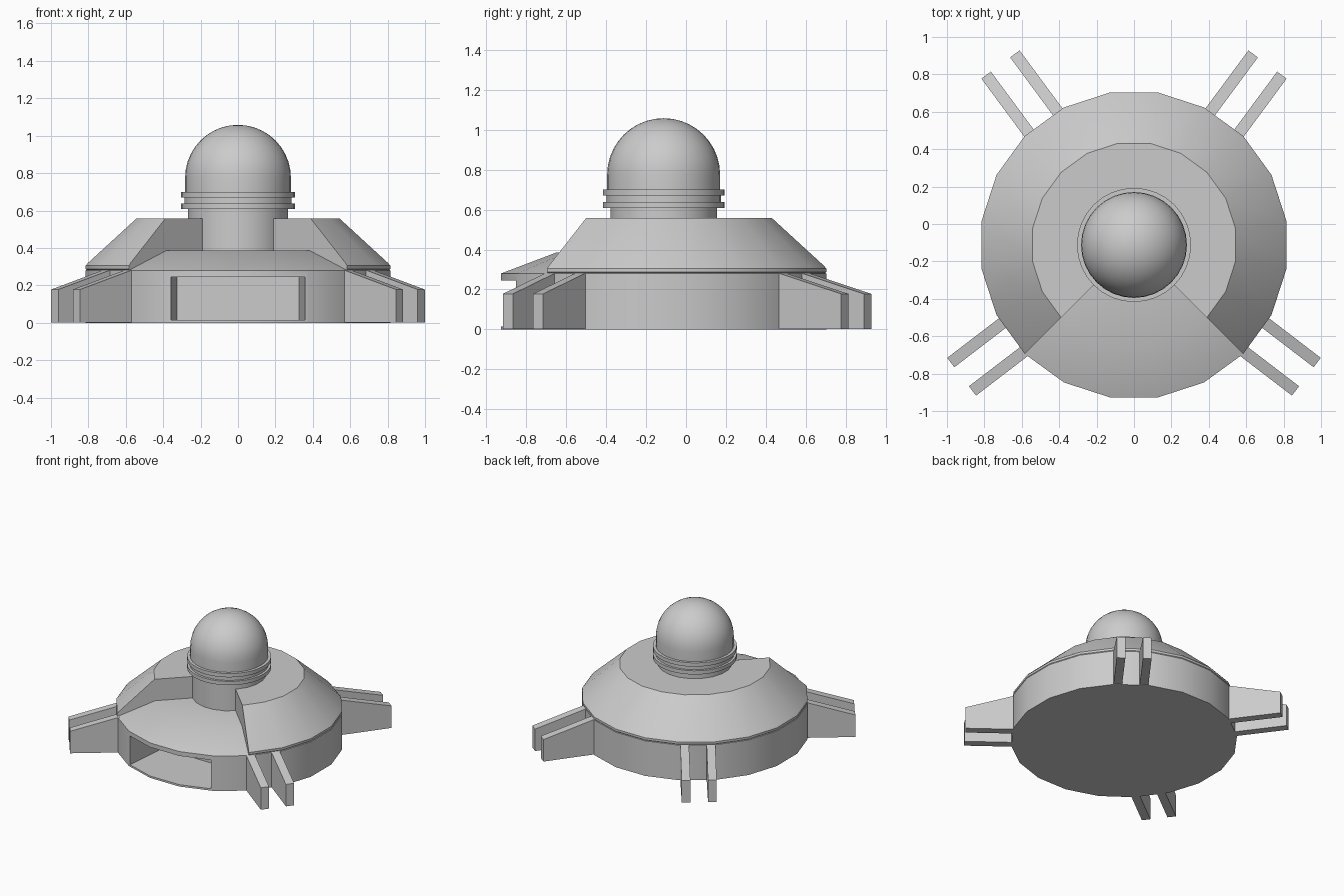
import bpy, bmesh
from math import radians, cos, sin, pi
from mathutils import Vector

if "Cube" in bpy.data.objects:
    bpy.data.objects.remove(bpy.data.objects["Cube"])

CY = -0.112      # y of the hull axis
R = 0.825        # hull corner radius (20 sides)


def finish(name, bm, smooth=True):
    bmesh.ops.remove_doubles(bm, verts=bm.verts, dist=1e-5)
    bmesh.ops.recalc_face_normals(bm, faces=bm.faces)
    me = bpy.data.meshes.new(name)
    bm.to_mesh(me)
    bm.free()
    ob = bpy.data.objects.new(name, me)
    bpy.context.collection.objects.link(ob)
    bpy.ops.object.select_all(action='DESELECT')
    ob.select_set(True)
    bpy.context.view_layer.objects.active = ob
    if smooth:
        bpy.ops.object.shade_smooth_by_angle(angle=radians(25))
    return ob


def lathe(name, profile, sides, start=0.0, steps=None):
    """Revolve (r, z) points; steps < sides gives a capped sector of a closed profile."""
    bm = bmesh.new()
    sector = steps is not None
    n = steps + 1 if sector else sides
    rings = []
    for i in range(n):
        a = radians(start) + 2 * pi * i / sides
        rings.append([bm.verts.new((r * cos(a), CY + r * sin(a), z)) for r, z in profile])
    m = len(profile)
    for i in range(n - 1 if sector else n):
        a, b = rings[i], rings[(i + 1) % n]
        for j in range(m if sector else m - 1):
            k = (j + 1) % m
            bm.faces.new((a[j], b[j], b[k], a[k]))
    if sector:
        bm.faces.new(rings[0])
        bm.faces.new(rings[-1])
    return finish(name, bm)


def prism(name, points, offset):
    """Extrude a flat polygon by an offset vector."""
    bm = bmesh.new()
    lo = [bm.verts.new(p) for p in points]
    hi = [bm.verts.new(Vector(p) + Vector(offset)) for p in points]
    bm.faces.new(lo)
    bm.faces.new(hi)
    for i in range(len(lo)):
        k = (i + 1) % len(lo)
        bm.faces.new((lo[i], lo[k], hi[k], hi[i]))
    return finish(name, bm, False)


# Low hull, exposed at the front
hull = lathe("hull_base", [(0, 0), (R, 0), (R, 0.28), (0.545, 0.385), (0, 0.385)], 20, 9)

# Front window recess, slightly narrower at the back
cutter = prism("window_cutter", [(-0.372, -1.0, 0.015), (0.372, -1.0, 0.015),
                                 (0.326, -0.49, 0.015), (-0.326, -0.49, 0.015)], (0, 0, 0.23))
cutter.hide_render = True
mod = hull.modifiers.new("window", 'BOOLEAN')
mod.operation = 'DIFFERENCE'
mod.solver = 'EXACT'
mod.object = cutter
bpy.context.view_layer.objects.active = hull
bpy.ops.object.modifier_apply(modifier=mod.name)
bpy.data.objects.remove(cutter)

# Raised sloping roof, open over the front quarter
lathe("upper_roof", [(0.2, 0.26), (0.8, 0.26), (R, 0.288), (R, 0.305), (0.812, 0.32),
                     (0.55, 0.557), (0.2, 0.557)], 20, -45, 15)

# Neck, double collar and dome
lathe("neck", [(0, 0.3), (0.27, 0.3), (0.27, 0.62), (0, 0.62)], 20, 9)
lathe("collar", [(0, 0.607), (0.305, 0.607), (0.305, 0.637), (0.287, 0.637), (0.287, 0.67),
                 (0.305, 0.67), (0.305, 0.7), (0, 0.7)], 32)
dome = [(0.283, 0.69)] + [(0.283 * cos(pi / 2 * i / 10), 0.775 + 0.283 * sin(pi / 2 * i / 10))
                          for i in range(11)]
lathe("dome", [(0, 0.69)] + dome, 32)

# Four pairs of radial landing fins
for place, deg, reach in (("rear", 53.5, 1.2), ("front", -37.4, 1.16)):
    for side, label in ((1, "right"), (-1, "left")):
        a = radians(deg)
        out = Vector((side * cos(a), sin(a), 0))
        across = Vector((-out.y, out.x, 0))
        for k, shift in enumerate((-0.127, 0.064)):
            base = Vector((0, CY, 0)) + across * shift
            pts = [base + out * r + Vector((0, 0, z)) for r, z in
                   ((0.74, 0.002), (reach, 0.002), (reach, 0.178), (0.80, 0.285), (0.74, 0.285))]
            prism(f"{place}_{label}_fin_{k + 1}", pts, across * 0.063)
